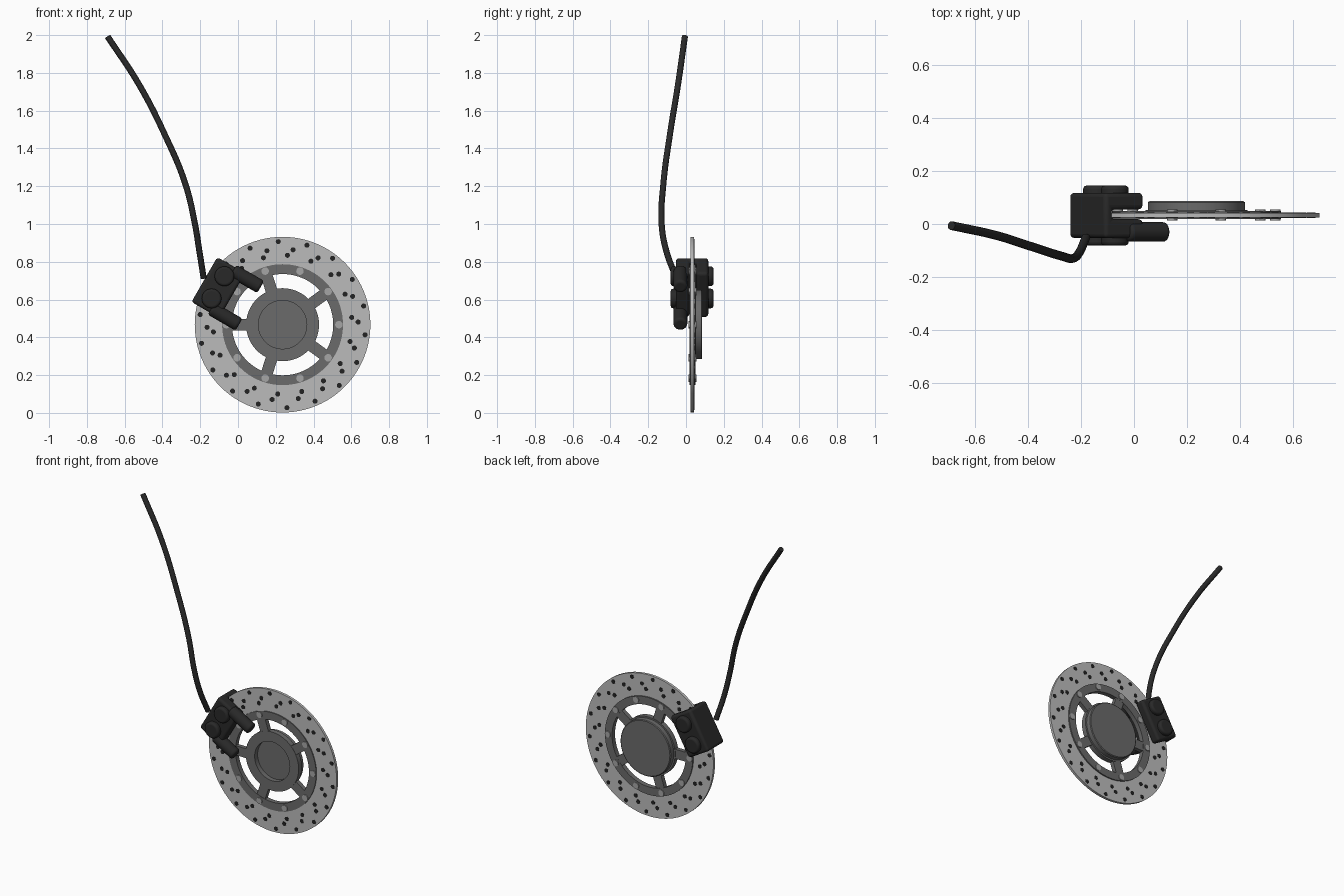
import bpy, bmesh, math
from mathutils import Matrix, Vector

if "Cube" in bpy.data.objects:
    bpy.data.objects.remove(bpy.data.objects["Cube"])

CX, CZ = 0.236, 0.467          # wheel axis position (axis runs along y)
HUB = Matrix.Translation((CX, 0, CZ))


def material(name, v):
    m = bpy.data.materials.new(name)
    m.diffuse_color = (v, v, v, 1)
    m.use_nodes = True
    m.node_tree.nodes["Principled BSDF"].inputs["Base Color"].default_value = m.diffuse_color
    return m


STEEL = material("brushed_steel", 0.50)
GREY = material("carrier_grey", 0.145)
BLACK = material("matte_black", 0.022)
HOLE = material("hole_black", 0.016)
BOLT = material("bolt_steel", 0.38)


def finish(name, bm, mat, matrix=HUB, bevel=0, segments=4):
    """Turn a bmesh into a shaded object, optionally with rounded edges."""
    bmesh.ops.recalc_face_normals(bm, faces=bm.faces)
    me = bpy.data.meshes.new(name)
    bm.to_mesh(me)
    bm.free()
    me.materials.append(mat)
    ob = bpy.data.objects.new(name, me)
    bpy.context.collection.objects.link(ob)
    ob.matrix_world = matrix
    if bevel:
        b = ob.modifiers.new("rounding", 'BEVEL')
        b.width, b.segments, b.limit_method = bevel, segments, 'ANGLE'
        b.angle_limit = math.radians(40)
    bpy.ops.object.select_all(action='DESELECT')
    ob.select_set(True)
    bpy.context.view_layer.objects.active = ob
    bpy.ops.object.shade_smooth_by_angle(angle=math.radians(35))
    return ob


def lathe(bm, profile, closed, n=96):
    """Spin a (radius, y) profile about the y axis."""
    vs = [bm.verts.new((r, y, 0)) for r, y in profile]
    pairs = list(zip(vs, vs[1:])) + ([(vs[-1], vs[0])] if closed else [])
    es = [bm.edges.new(p) for p in pairs]
    bmesh.ops.spin(bm, geom=vs + es, cent=(0, 0, 0), axis=(0, 1, 0),
                   angle=math.tau, steps=n, use_duplicate=False)
    bmesh.ops.remove_doubles(bm, verts=bm.verts, dist=1e-5)


def ring(bm, r0, r1, y0, y1):
    lathe(bm, [(r0, y0), (r1, y0), (r1, y1), (r0, y1)], True)


def cylinder(bm, r, y0, y1, x, z, n=16):
    """Cylinder along y, centred on (x, z)."""
    m = Matrix.Translation((x, (y0 + y1) / 2, z)) @ Matrix.Rotation(math.pi / 2, 4, 'X')
    bmesh.ops.create_cone(bm, cap_ends=True, segments=n, radius1=r, radius2=r,
                          depth=y1 - y0, matrix=m)


def polar(r, deg):
    a = math.radians(deg)
    return r * math.cos(a), r * math.sin(a)


# Brake disc
bm = bmesh.new()
ring(bm, 0.30, 0.465, 0.025, 0.042)
finish("brake_disc", bm, STEEL)

# Drilled holes: three staggered rows, shown as dark discs on both faces
bm = bmesh.new()
for k in range(18):
    for r, a in ((0.44, 13), (0.40, 22), (0.368, 6)):
        cylinder(bm, 0.0135, 0.023, 0.044, *polar(r, a + 20 * k), n=12)
finish("disc_holes", bm, HOLE)

# Carrier ring
bm = bmesh.new()
ring(bm, 0.268, 0.32, 0.019, 0.050)
finish("carrier_ring", bm, GREY)

# Five spokes
bm = bmesh.new()
for k in range(5):
    m = (Matrix.Rotation(math.radians(180 + 72 * k), 4, 'Y')
         @ Matrix.Translation((0.228, 0.035, 0)) @ Matrix.Diagonal((0.11, 0.028, 0.062, 1)))
    bmesh.ops.create_cube(bm, size=1, matrix=m)
finish("spokes", bm, GREY)

# Hub: front flange with a recess, and a drum at the back
bm = bmesh.new()
lathe(bm, [(0, 0.05), (0.128, 0.05), (0.128, 0.019), (0.193, 0.019), (0.193, 0.052),
           (0.183, 0.052), (0.183, 0.082), (0.178, 0.086), (0, 0.086)], False)
finish("hub", bm, GREY)

# Carrier bolts
bm = bmesh.new()
for k in range(10):
    cylinder(bm, 0.02, 0.014, 0.055, *polar(0.298, 36 * k))
finish("carrier_bolts", bm, BOLT)

# Caliper frame: local x points outwards from the hub, local z along the rim
CALIPER = HUB @ Matrix.Rotation(math.radians(-150), 4, 'Y')

# Caliper body: C-shaped section straddling the disc
bm = bmesh.new()
section = [(0.308, -0.053), (0.478, -0.053), (0.478, 0.118), (0.308, 0.118),
           (0.308, 0.055), (0.442, 0.055), (0.442, 0.018), (0.308, 0.018)]
face = bm.faces.new([bm.verts.new((u, y, -0.137)) for u, y in section])
ext = bmesh.ops.extrude_face_region(bm, geom=[face])
bmesh.ops.translate(bm, vec=(0, 0, 0.274),
                    verts=[g for g in ext["geom"] if isinstance(g, bmesh.types.BMVert)])
finish("caliper_body", bm, BLACK, CALIPER, 0.016)

# Piston caps on both sides
bm = bmesh.new()
for s in (-1, 1):
    cylinder(bm, 0.052, -0.081, -0.04, 0.395, 0.068 * s, n=40)
    cylinder(bm, 0.052, 0.105, 0.145, 0.395, 0.068 * s, n=40)
finish("piston_caps", bm, BLACK, CALIPER, 0.013)

# Mounting pins on the front half
bm = bmesh.new()
for s in (-1, 1):
    m = Matrix.Translation((0.285, -0.03, 0.115 * s)) @ Matrix.Rotation(math.pi / 2, 4, 'Y')
    bmesh.ops.create_cone(bm, cap_ends=True, segments=32, radius1=0.037, radius2=0.037,
                          depth=0.17, matrix=m)
finish("mounting_pins", bm, BLACK, CALIPER, 0.014)

# Brake hose
path = [(-0.69, -0.006, 1.992), (-0.525, -0.042, 1.74), (-0.388, -0.085, 1.474),
        (-0.278, -0.12, 1.21), (-0.228, -0.129, 1.0), (-0.205, -0.105, 0.86),
        (-0.182, -0.052, 0.715)]
cu = bpy.data.curves.new("brake_hose", 'CURVE')
cu.dimensions = '3D'
cu.bevel_depth, cu.bevel_resolution, cu.resolution_u = 0.0165, 4, 10
cu.use_fill_caps = True
sp = cu.splines.new('BEZIER')
sp.bezier_points.add(len(path) - 1)
for p, co in zip(sp.bezier_points, path):
    p.co = co
    p.handle_left_type = p.handle_right_type = 'AUTO'
cu.materials.append(BLACK)
bpy.context.collection.objects.link(bpy.data.objects.new("brake_hose", cu))
